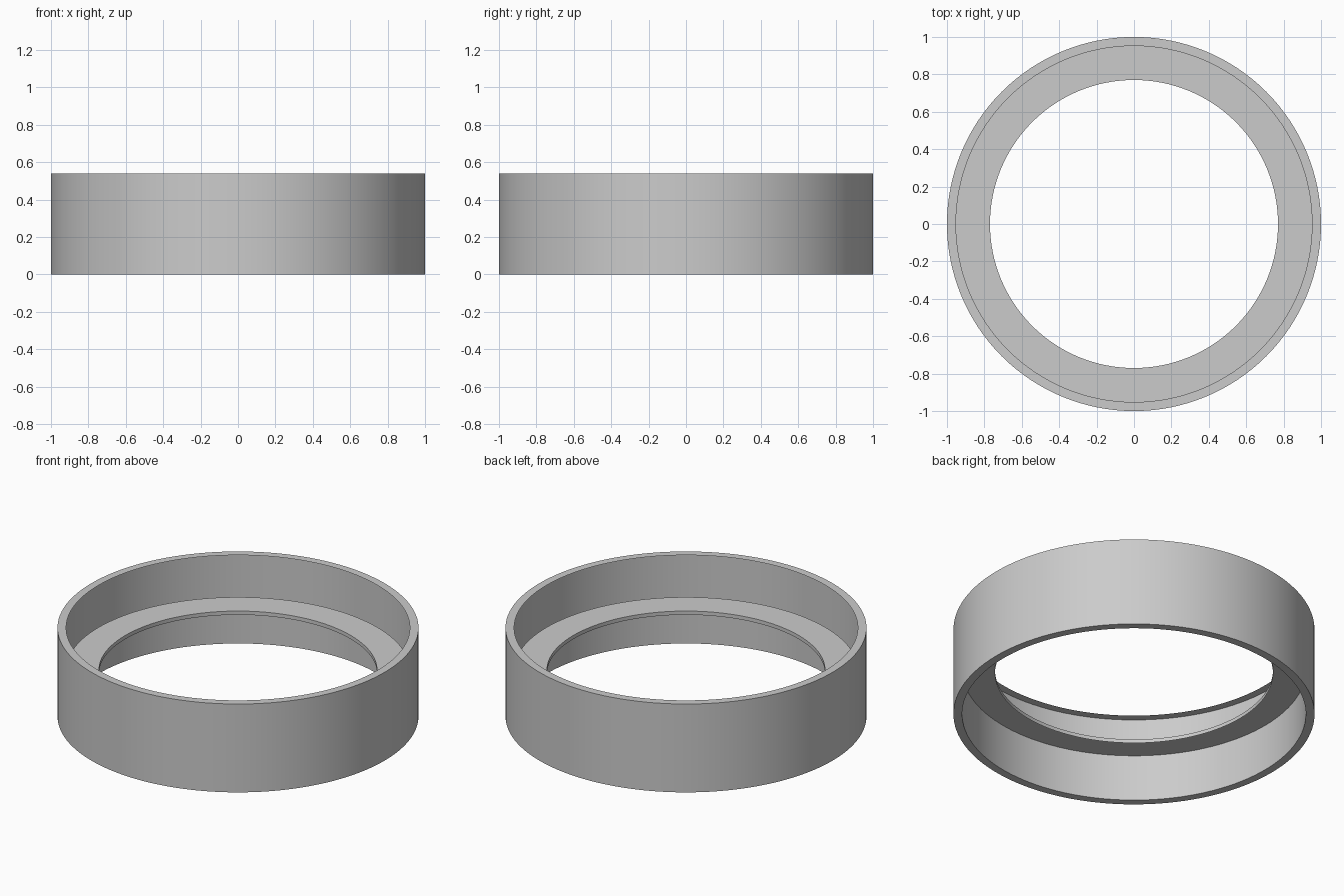
import bpy, bmesh, math

if "Cube" in bpy.data.objects:
    bpy.data.objects.remove(bpy.data.objects["Cube"])

SEGMENTS = 128

# Sheet profile (radius, height): top rim, outer wall, bottom rim,
# inner sleeve, shelf and the small turned-down lip
PROFILE = [(0.952, 0.54), (1.0, 0.54), (1.0, 0.0), (0.952, 0.0),
           (0.952, 0.283), (0.77, 0.283), (0.77, 0.26)]

grey = bpy.data.materials.new("light grey")
grey.diffuse_color = (0.6, 0.6, 0.6, 1.0)
grey.use_nodes = True
grey.node_tree.nodes["Principled BSDF"].inputs["Base Color"].default_value = grey.diffuse_color


def lathe(name, profile, material):
    """Revolve an open profile around the z axis."""
    bm = bmesh.new()
    rings = []
    for r, z in profile:
        rings.append([bm.verts.new((r * math.cos(2 * math.pi * i / SEGMENTS),
                                    r * math.sin(2 * math.pi * i / SEGMENTS), z))
                      for i in range(SEGMENTS)])
    for a, b in zip(rings, rings[1:]):
        for i in range(SEGMENTS):
            j = (i + 1) % SEGMENTS
            bm.faces.new((a[i], b[i], b[j], a[j]))
    mesh = bpy.data.meshes.new(name)
    bm.to_mesh(mesh)
    bm.free()
    mesh.materials.append(material)
    obj = bpy.data.objects.new(name, mesh)
    bpy.context.collection.objects.link(obj)
    bpy.context.view_layer.objects.active = obj
    obj.select_set(True)
    bpy.ops.object.shade_smooth_by_angle(angle=math.radians(30))
    return obj


# Round collar with an inner shelf
lathe("collar_ring", PROFILE, grey)
